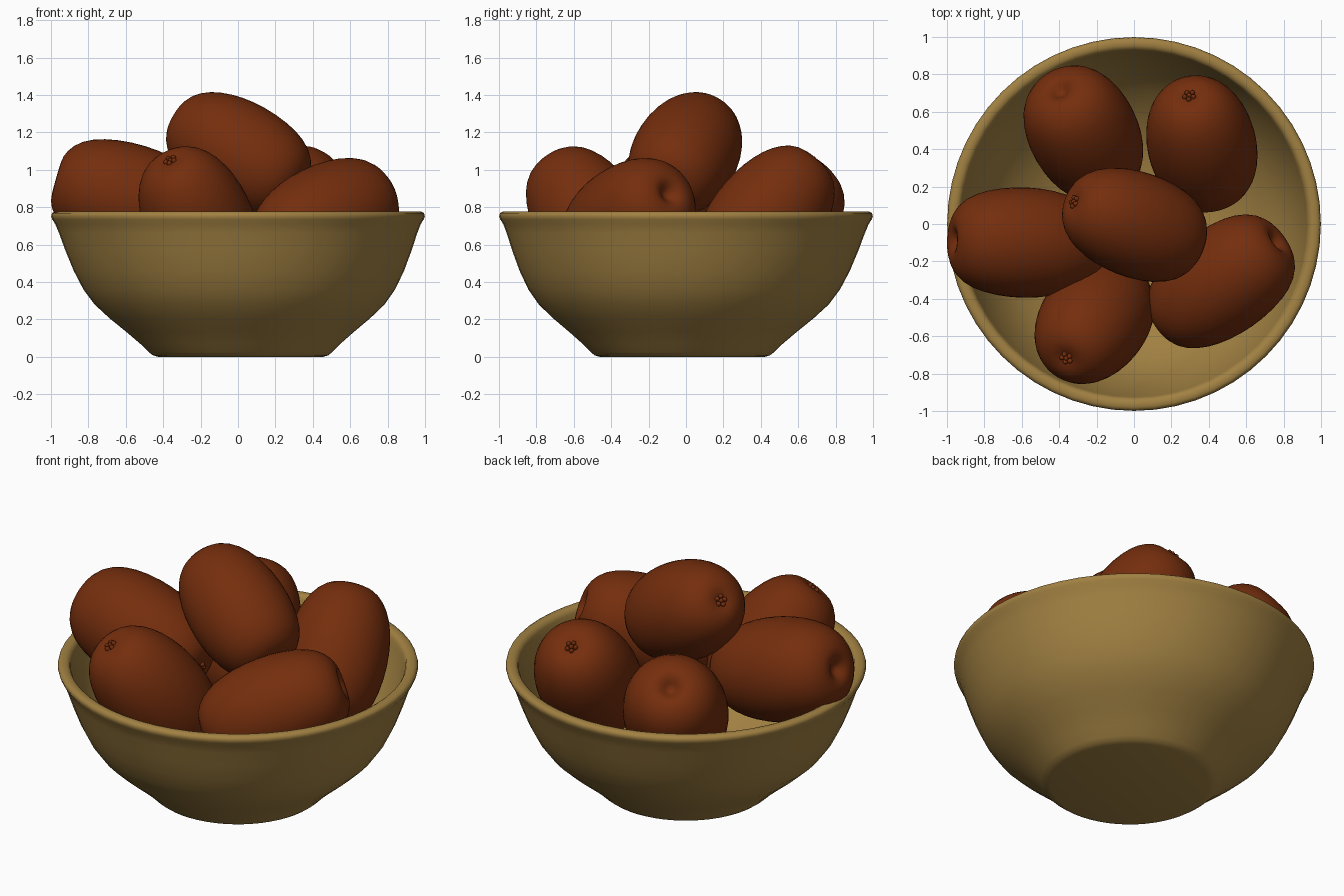
import bpy, bmesh, math
from mathutils import Vector, Matrix

if "Cube" in bpy.data.objects:
    bpy.data.objects.remove(bpy.data.objects["Cube"])


def material(name, rgb):
    m = bpy.data.materials.new(name)
    m.diffuse_color = (*rgb, 1.0)
    m.use_nodes = True
    m.node_tree.nodes["Principled BSDF"].inputs["Base Color"].default_value = m.diffuse_color
    return m


CLAY = material("ochre glaze", (0.36, 0.22, 0.055))
SKIN = material("russet skin", (0.175, 0.027, 0.004))


def lathe(bm, profile, segs):
    """Revolve (radius, height) points about z; radius 0 makes a pole."""
    rings = []
    for r, z in profile:
        if r == 0:
            rings.append([bm.verts.new((0, 0, z))] * segs)
        else:
            rings.append([bm.verts.new((r * math.cos(2 * math.pi * i / segs),
                                        r * math.sin(2 * math.pi * i / segs), z))
                          for i in range(segs)])
    for a, b in zip(rings, rings[1:]):
        for i in range(segs):
            j = (i + 1) % segs
            bm.faces.new(list(dict.fromkeys((a[i], a[j], b[j], b[i]))))
    bmesh.ops.recalc_face_normals(bm, faces=bm.faces)


def make_object(name, bm, mat, angle):
    me = bpy.data.meshes.new(name)
    bm.to_mesh(me)
    bm.free()
    me.materials.append(mat)
    ob = bpy.data.objects.new(name, me)
    bpy.context.collection.objects.link(ob)
    bpy.ops.object.select_all(action='DESELECT')
    ob.select_set(True)
    bpy.context.view_layer.objects.active = ob
    bpy.ops.object.shade_smooth_by_angle(angle=math.radians(angle))
    return ob


# Bowl: outer wall, rolled rim, inner wall
bowl_profile = [
    (0, 0), (0.44, 0), (0.468, 0.008), (0.49, 0.025), (0.535, 0.07), (0.61, 0.135),
    (0.695, 0.205), (0.775, 0.28), (0.833, 0.36), (0.883, 0.46), (0.926, 0.57),
    (0.957, 0.66), (0.977, 0.71), (0.993, 0.735), (0.999, 0.752), (0.995, 0.768),
    (0.98, 0.777), (0.955, 0.777), (0.937, 0.768), (0.928, 0.75), (0.922, 0.72),
    (0.895, 0.63), (0.86, 0.535), (0.80, 0.415), (0.73, 0.325), (0.63, 0.235),
    (0.50, 0.15), (0.38, 0.105), (0.2, 0.085), (0, 0.08)]
bm = bmesh.new()
lathe(bm, bowl_profile, 56)
for v in bm.verts:  # hand-thrown foot sits slightly off centre
    lean = max(0.0, 1 - v.co.z / 0.7)
    v.co.x += 0.014 * lean
    v.co.y -= 0.02 * lean
make_object("bowl", bm, CLAY, 50)

# Fruit: blunt dimpled bottom end, narrower stem end at the top
fruit_profile = [
    (0, -0.40), (0.025, -0.405), (0.05, -0.432), (0.09, -0.455), (0.16, -0.435),
    (0.232, -0.37), (0.279, -0.25), (0.301, -0.09), (0.297, 0.07), (0.272, 0.21),
    (0.226, 0.33), (0.16, 0.41), (0.09, 0.44), (0.04, 0.43), (0, 0.42)]


def add_fruit(name, centre, stem_dir, length=1.0, width=1.0):
    rot = Vector(stem_dir).to_track_quat('Z', 'Y').to_matrix().to_4x4()
    place = Matrix.Translation(centre) @ rot
    bm = bmesh.new()
    lathe(bm, fruit_profile, 24)
    body = make_object(name, bm, SKIN, 180)
    body.matrix_world = place @ Matrix.Diagonal((width, width, length, 1))
    sub = body.modifiers.new("smooth", 'SUBSURF')
    sub.levels = sub.render_levels = 1

    # Withered crown: a ring of little nubs around a centre nub
    bm = bmesh.new()
    spots = [(0, 0)] + [(0.025 * math.cos(k * math.tau / 5),
                         0.025 * math.sin(k * math.tau / 5)) for k in range(5)]
    for x, y in spots:
        bmesh.ops.create_icosphere(
            bm, subdivisions=2, radius=0.014,
            matrix=Matrix.Translation((x, y, 0.427 * length)) @ Matrix.Diagonal((1, 1, 1.4, 1)))
    crown = make_object(name + "_stem", bm, SKIN, 60)
    crown.matrix_world = place


# name, centre, direction of the stem end, length scale, width scale
add_fruit("top_fruit", (-0.007, 0.003, 1.093), (-0.81, 0.30, 0.48), 0.885, 0.955)
add_fruit("left_fruit", (-0.565, -0.10, 0.84), (0.95, -0.03, -0.27), 0.94, 1.0)
add_fruit("front_fruit", (-0.22, -0.525, 0.75), (-0.37, -0.50, 0.78), 0.89, 0.98)
add_fruit("right_fruit", (0.455, -0.318, 0.732), (-0.755, -0.553, -0.352), 0.93, 0.98)
add_fruit("back_left_fruit", (-0.262, 0.47, 0.705), (0.33, -0.61, -0.71), 0.91, 0.99)
add_fruit("back_right_fruit", (0.358, 0.44, 0.755), (-0.16, 0.63, 0.75), 0.90, 0.985)
